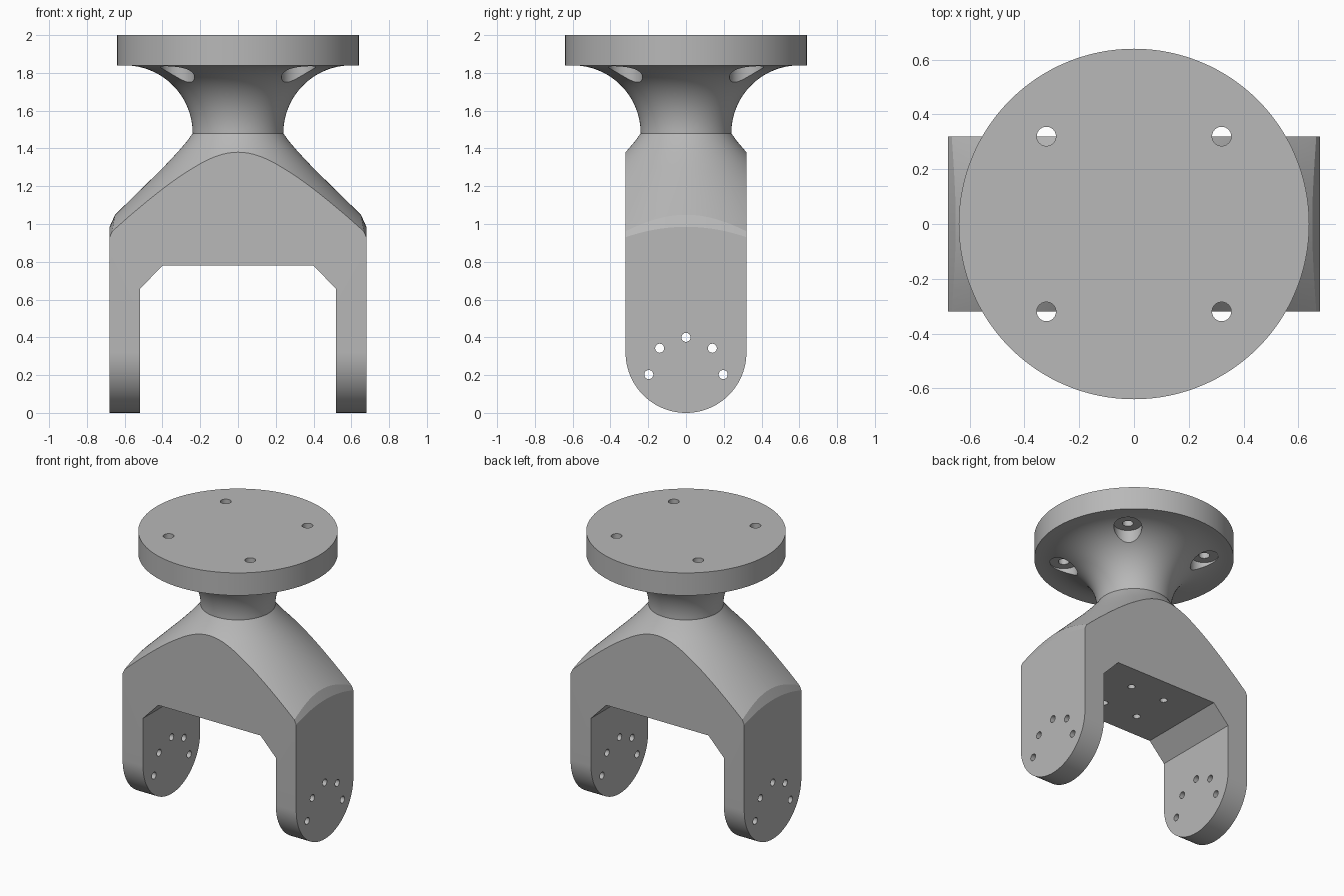
import bpy, bmesh
from math import sin, cos, pi, sqrt, radians
from mathutils import Matrix

if "Cube" in bpy.data.objects:
    bpy.data.objects.remove(bpy.data.objects["Cube"])

GREY = (0.48, 0.48, 0.48, 1)
metal = bpy.data.materials.new("plain_grey")
metal.use_nodes = True
metal.diffuse_color = GREY
metal.node_tree.nodes["Principled BSDF"].inputs["Base Color"].default_value = GREY


def loft(bm, rings):
    """Skin a row of equal point rings and cap both ends."""
    rows = [[bm.verts.new(p) for p in ring] for ring in rings]
    n = len(rows[0])
    for a, b in zip(rows, rows[1:]):
        for i in range(n):
            j = (i + 1) % n
            bm.faces.new((a[i], a[j], b[j], b[i]))
    bm.faces.new(rows[0])
    bm.faces.new(rows[-1])


def lathe(profile, segments, x=0, y=0):
    """Rings around a vertical axis for (radius, height) points."""
    angles = [2 * pi * i / segments for i in range(segments)]
    return [[(x + r * cos(a), y + r * sin(a), z) for a in angles] for r, z in profile]


def make(name, bm):
    bmesh.ops.recalc_face_normals(bm, faces=bm.faces[:])
    mesh = bpy.data.meshes.new(name)
    bm.to_mesh(mesh)
    bm.free()
    ob = bpy.data.objects.new(name, mesh)
    bpy.context.collection.objects.link(ob)
    mesh.materials.append(metal)
    return ob


def activate(ob):
    bpy.ops.object.select_all(action='DESELECT')
    ob.select_set(True)
    bpy.context.view_layer.objects.active = ob


def boolean(ob, cutter, operation):
    activate(ob)
    mod = ob.modifiers.new("cut", 'BOOLEAN')
    mod.operation, mod.object, mod.solver = operation, cutter, 'EXACT'
    bpy.ops.object.modifier_apply(modifier=mod.name)
    bpy.data.objects.remove(cutter)


def finish(ob, seam):
    """Open the hidden cap where the two parts meet, then shade."""
    bm = bmesh.new()
    bm.from_mesh(ob.data)
    caps = [f for f in bm.faces
            if abs(f.normal.z) > 0.95 and abs(f.calc_center_median().z - seam) < 0.001]
    bmesh.ops.delete(bm, geom=caps, context='FACES')
    bm.to_mesh(ob.data)
    bm.free()
    activate(ob)
    bpy.ops.object.shade_smooth_by_angle(angle=radians(15))


SEAM, HALF_DEPTH, SEGMENTS = 1.48, 0.32, 128

# Fork: yoke sections swept from front to back, with rounded leg ends
STEPS = 48
rings = []
for i in range(STEPS + 1):
    y = HALF_DEPTH * sin(pi * (i / STEPS - 0.5))
    foot = HALF_DEPTH - sqrt(max(0, HALF_DEPTH ** 2 - y * y))
    shoulder = 0.985 - 0.54 * y * y
    half = [(0.4, 0.78), (0.52, 0.655), (0.52, foot), (0.68, foot), (0.68, shoulder)]
    section = half + [(0, shoulder + 0.68 * 2.2)] + [(-x, z) for x, z in reversed(half)]
    rings.append([(x, y, z) for x, z in section])
bm = bmesh.new()
loft(bm, rings)
fork = make("fork", bm)

# Conical shoulder that trims the top of the fork
bm = bmesh.new()
loft(bm, lathe([(0.24, SEAM), (0.27, 1.438), (0.32, 1.38), (0.4, 1.295),
                (0.66, 1.04), (0.8, 0.9), (0.8, -0.1)], SEGMENTS))
boolean(fork, make("shoulder_trim", bm), 'INTERSECT')

# Arc of bolt holes through both legs, and four blind holes in the fork ceiling
bm = bmesh.new()
for k in range(5):
    a = pi * k / 4
    place = Matrix.Translation((0, 0.197 * cos(a), 0.203 + 0.197 * sin(a)))
    bmesh.ops.create_cone(bm, cap_ends=True, segments=32, radius1=0.024, radius2=0.024,
                          depth=1.6, matrix=place @ Matrix.Rotation(pi / 2, 4, 'Y'))
for sx in (-1, 1):
    for sy in (-1, 1):
        loft(bm, lathe([(0.024, 0.7), (0.024, 0.98)], 32, sx * 0.135, sy * 0.135))
boolean(fork, make("fork_holes", bm), 'DIFFERENCE')
finish(fork, SEAM)

# Flange: flared neck turning into a flat disc
FLARE = 0.36
profile = [(0.6 - FLARE * cos(pi / 2 * i / 28), SEAM + FLARE * sin(pi / 2 * i / 28))
           for i in range(29)]
bm = bmesh.new()
loft(bm, lathe(profile + [(0.64, 1.84), (0.64, 2)], SEGMENTS))
flange = make("flange", bm)

# Counterbored screw holes
bm = bmesh.new()
for sx in (-1, 1):
    for sy in (-1, 1):
        loft(bm, lathe([(0.09, 1.6), (0.09, 1.84), (0.035, 1.84), (0.035, 2.1)],
                       48, sx * 0.32, sy * 0.32))
boolean(flange, make("flange_holes", bm), 'DIFFERENCE')
finish(flange, SEAM)
